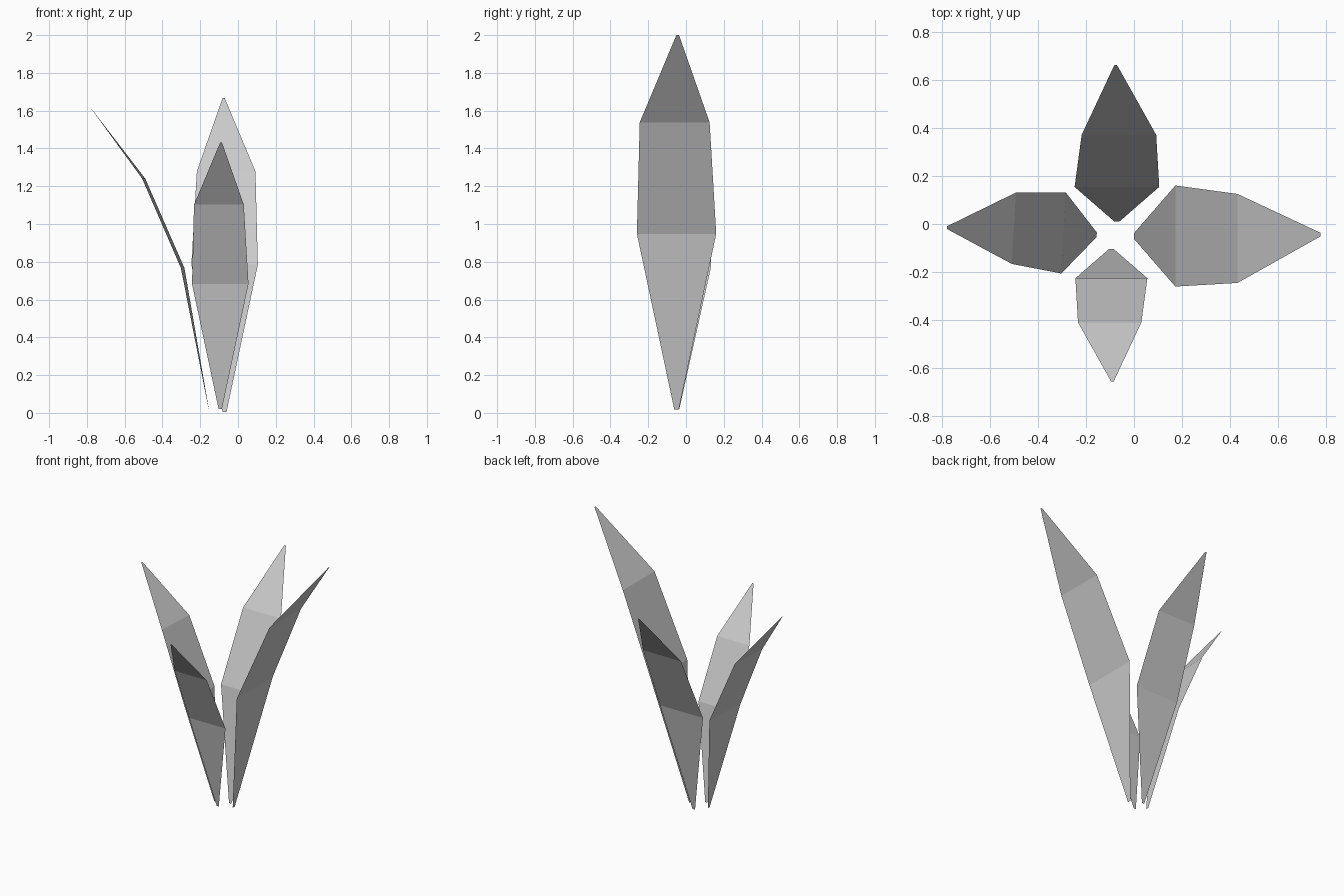
import bpy
from math import radians

if "Cube" in bpy.data.objects:
    bpy.data.objects.remove(bpy.data.objects["Cube"])

# Leaf profile at full size: outward distance, height, sideways centre, half width
PROFILE = [
    (0.0, 0.0, 0.0, 0.012),
    (0.172, 0.93, 0.0, 0.21),
    (0.43, 1.52, -0.01, 0.185),
    (0.776, 1.982, 0.006, 0.007),
]


def leaf(name, base, heading, size):
    """Thin bent blade leaning outward from its base."""
    verts = []
    for out, height, centre, half in PROFILE:
        verts += [(out, centre - half, height), (out, centre + half, height)]
    faces = [(i, i + 2, i + 3, i + 1) for i in range(0, len(verts) - 2, 2)]
    mesh = bpy.data.meshes.new(name)
    mesh.from_pydata(verts, [], faces)
    ob = bpy.data.objects.new(name, mesh)
    ob.location = base
    ob.rotation_euler.z = radians(heading)
    ob.scale = (size, size, size)
    bpy.context.collection.objects.link(ob)


# Four leaves of different sizes around the centre
leaf("right_leaf", (0.0, -0.05, 0.018), 0, 1.0)
leaf("back_leaf", (-0.071, 0.01, 0.005), 90, 0.838)
leaf("left_leaf", (-0.155, -0.045, 0.02), 176.8, 0.803)
leaf("front_leaf", (-0.094, -0.103, 0.02), 270, 0.712)
